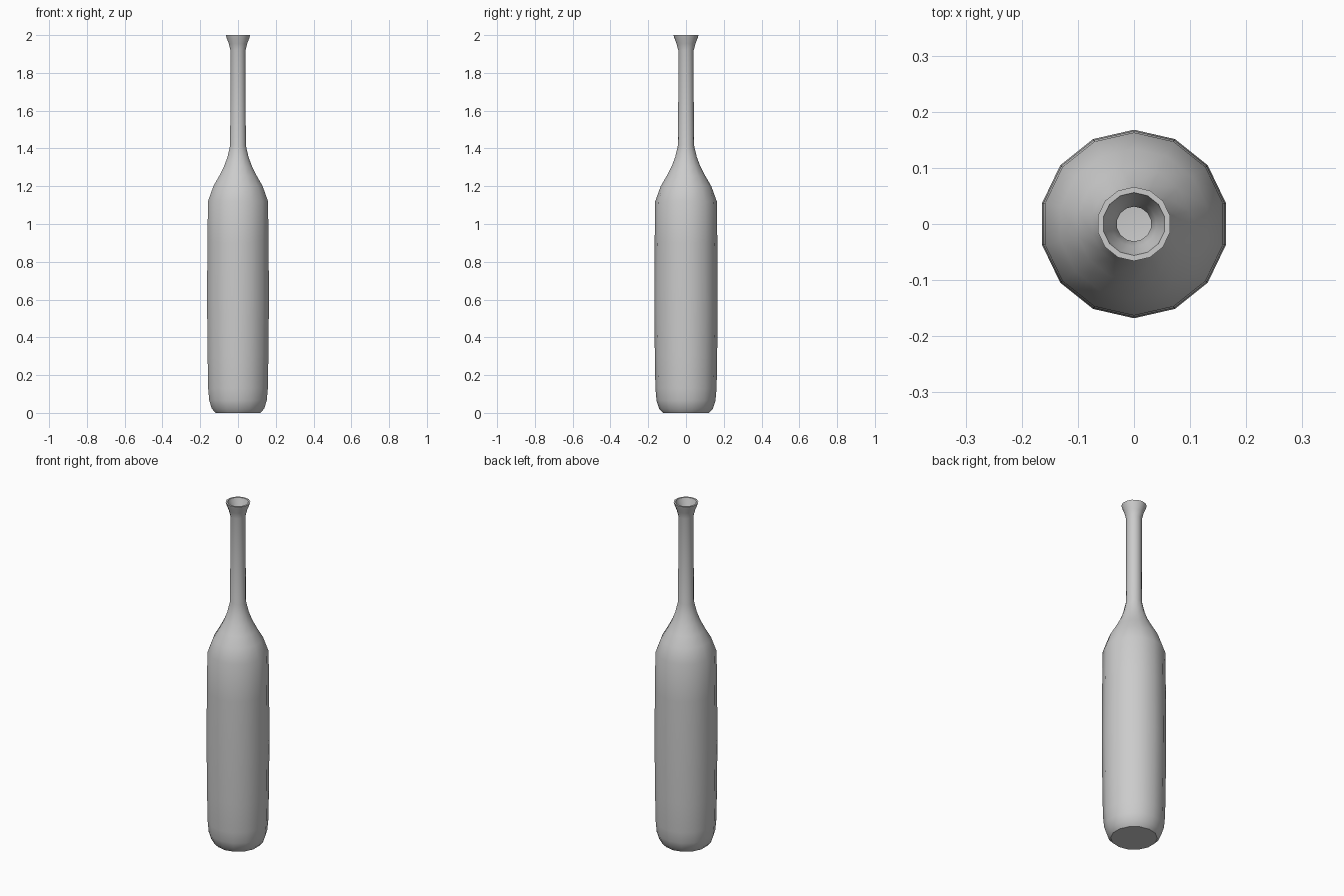
import bpy, bmesh, math

if "Cube" in bpy.data.objects:
    bpy.data.objects.remove(bpy.data.objects["Cube"])

SIDES = 14
WALL = 0.01

# Outer silhouette as (radius, height), from base to rim
outer = [(0.122, 0.0), (0.142, 0.022), (0.156, 0.065), (0.162, 0.13),
         (0.165, 0.3), (0.168, 0.6), (0.166, 0.9), (0.163, 1.12),
         (0.134, 1.20), (0.102, 1.255), (0.076, 1.305), (0.057, 1.355),
         (0.043, 1.415), (0.041, 1.65), (0.041, 1.92), (0.050, 1.955),
         (0.062, 1.985), (0.066, 2.0)]

# Inner wall follows the outer one, back down to a raised floor
inner = [(r - WALL, max(z, WALL)) for r, z in reversed(outer)]

bm = bmesh.new()


def ring(r, z):
    verts = []
    for i in range(SIDES):
        a = math.pi / 2 + 2 * math.pi * i / SIDES
        verts.append(bm.verts.new((r * math.cos(a), r * math.sin(a), z)))
    return verts


# Lathe the wall
rings = [ring(r, z) for r, z in outer + inner]
for a, b in zip(rings, rings[1:]):
    for i in range(SIDES):
        j = (i + 1) % SIDES
        bm.faces.new((a[i], a[j], b[j], b[i]))

# Flat base and inside floor
bm.faces.new(list(reversed(rings[0])))
bm.faces.new(rings[-1])
bmesh.ops.recalc_face_normals(bm, faces=bm.faces)

mesh = bpy.data.meshes.new("bottle")
bm.to_mesh(mesh)
bm.free()
bottle = bpy.data.objects.new("bottle", mesh)
bpy.context.collection.objects.link(bottle)

# Smooth sides, sharp base and rim
bpy.context.view_layer.objects.active = bottle
bottle.select_set(True)
bpy.ops.object.shade_smooth_by_angle(angle=math.radians(35))
